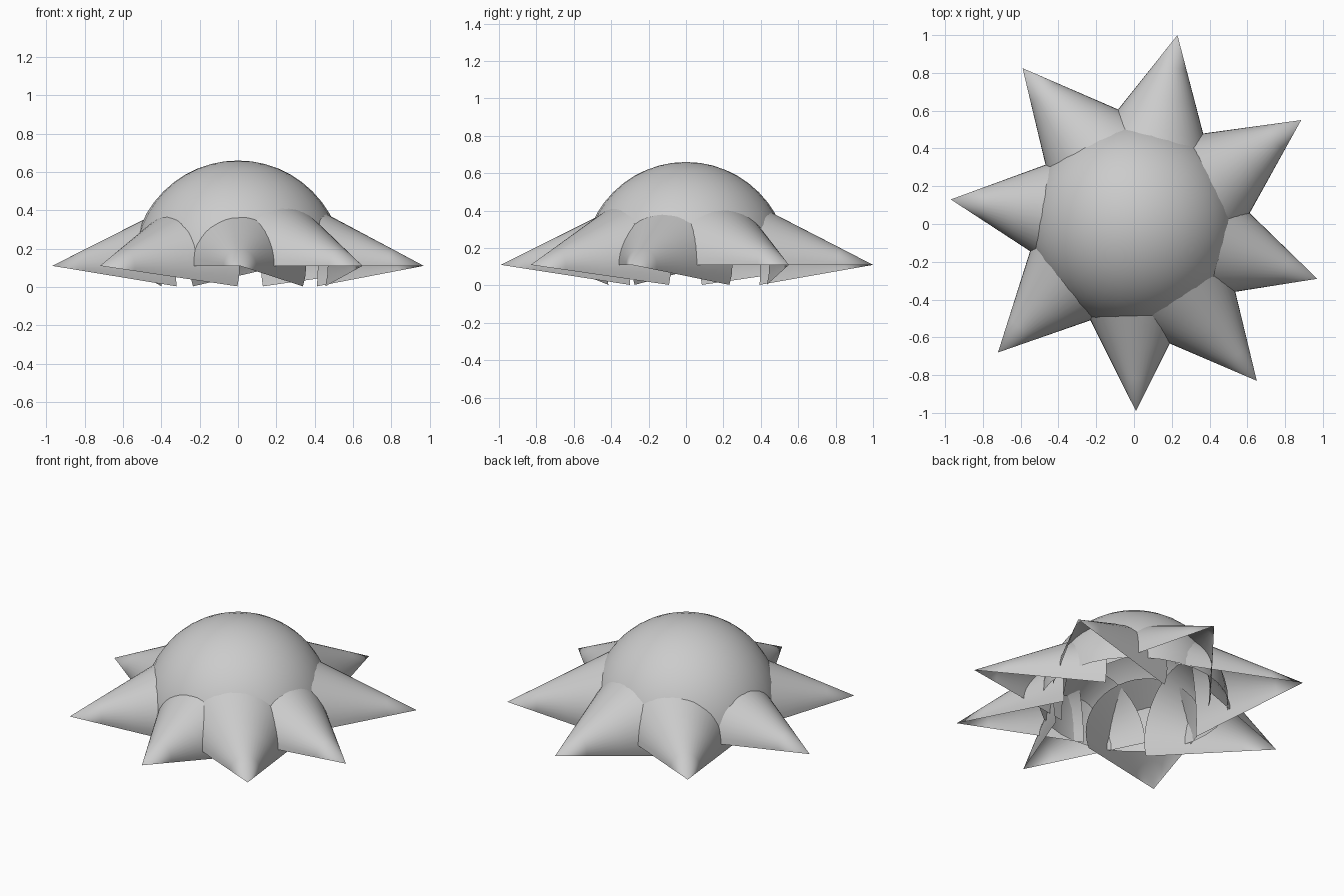
import bpy, bmesh, math
from mathutils import Vector

if "Cube" in bpy.data.objects:
    bpy.data.objects.remove(bpy.data.objects["Cube"])

Z0 = 0.11          # height of the dome rim and of all spike tips
DOME_R = 0.55
SPIKE_LEN = 0.69
SPIKE_R = 0.346
EXTRA = 18         # degrees each spike shell wraps past a half turn

def finish(name, bm):
    me = bpy.data.meshes.new(name)
    for f in bm.faces:
        f.smooth = True
    bm.to_mesh(me)
    bm.free()
    ob = bpy.data.objects.new(name, me)
    bpy.context.collection.objects.link(ob)
    return ob

# Open hemispherical dome
bm = bmesh.new()
bmesh.ops.create_uvsphere(bm, u_segments=32, v_segments=24, radius=DOME_R)
bmesh.ops.delete(bm, geom=[v for v in bm.verts if v.co.z < -1e-4], context='VERTS')
finish("dome", bm).location.z = Z0

# Open half-cone spike, pointing along +x with its tip at the origin
def spike(name, x, y, heading, sides=22, rings=4):
    bm = bmesh.new()
    tip = bm.verts.new((0, 0, 0))
    prev = None
    for r in range(1, rings + 1):
        t = r / rings
        ring = []
        for i in range(sides + 1):
            a = math.radians(-EXTRA + (180 + EXTRA) * i / sides)
            ring.append(bm.verts.new((-SPIKE_LEN * t,
                                      SPIKE_R * t * math.cos(a),
                                      SPIKE_R * t * math.sin(a))))
        for i in range(sides):
            if prev is None:
                bm.faces.new((tip, ring[i + 1], ring[i]))
            else:
                bm.faces.new((prev[i], prev[i + 1], ring[i + 1], ring[i]))
        prev = ring
    bmesh.ops.recalc_face_normals(bm, faces=bm.faces)
    bm.faces.ensure_lookup_table()
    f = bm.faces[sides // 2]
    if f.normal.z < 0:
        bmesh.ops.reverse_faces(bm, faces=bm.faces)
    ob = finish(name, bm)
    ob.location = (x, y, Z0)
    ob.rotation_euler.z = math.radians(heading)

# Irregular ring of eight spikes: tip x, tip y, heading
for n, (x, y, h) in enumerate([
        (0.23, 1.00, 78), (0.885, 0.55, 34.4), (0.97, -0.29, -17.6),
        (0.65, -0.83, -49.8), (0.01, -0.99, -90), (-0.72, -0.68, -134.2),
        (-0.97, 0.13, 173.5), (-0.59, 0.825, 130)]):
    spike(f"spike_{n + 1}", x, y, h)
